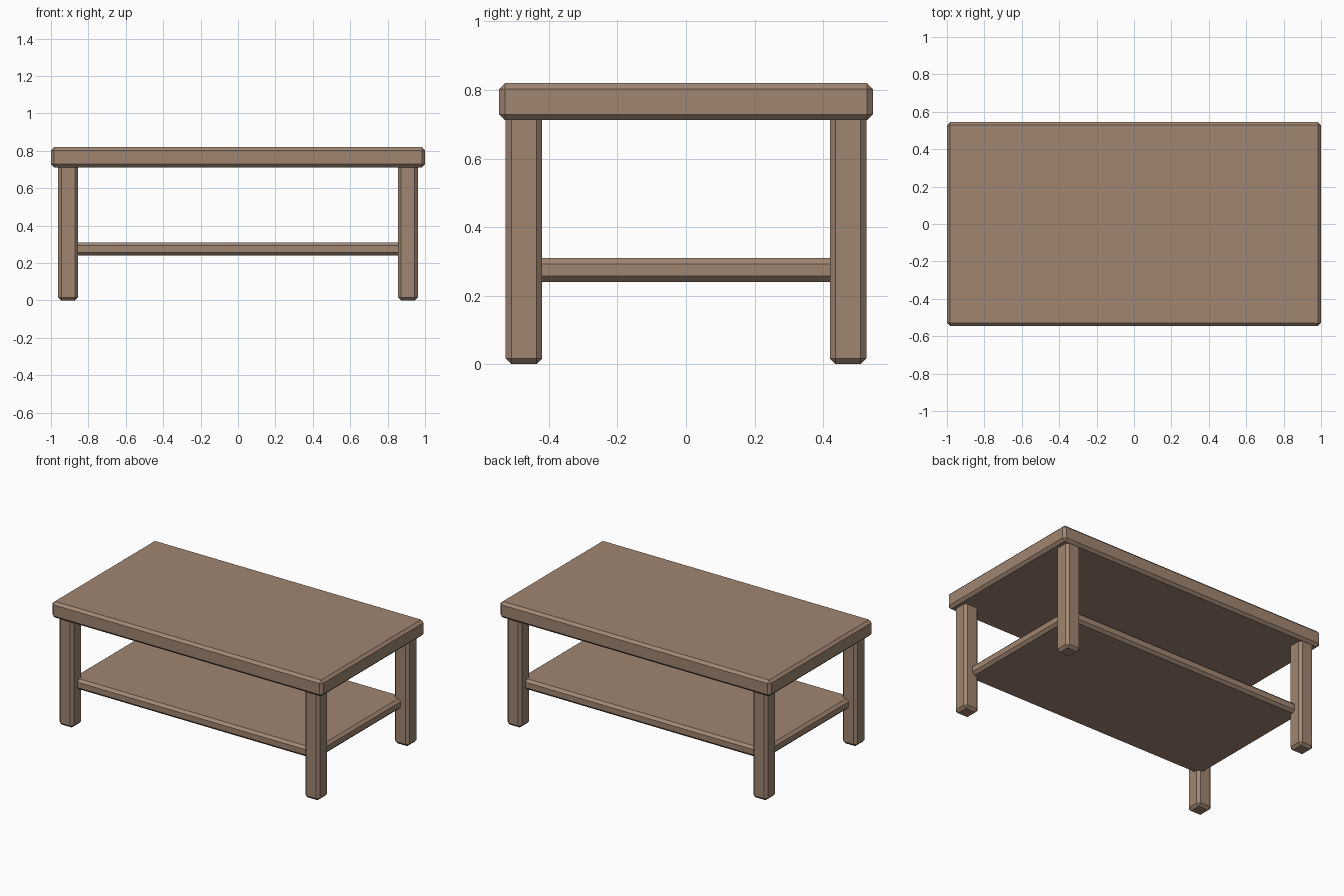
import bpy
import bmesh
from mathutils import Vector

if "Cube" in bpy.data.objects:
    bpy.data.objects.remove(bpy.data.objects["Cube"])

wood = bpy.data.materials.new("wood")
wood.diffuse_color = (0.35, 0.24, 0.17, 1)
wood.use_nodes = True
wood.node_tree.nodes["Principled BSDF"].inputs["Base Color"].default_value = wood.diffuse_color


def chamfered_box(name, lo, hi, chamfer=0.017):
    lo, hi = Vector(lo), Vector(hi)
    size = hi - lo
    mesh = bpy.data.meshes.new(name)
    bm = bmesh.new()
    bmesh.ops.create_cube(bm, size=1)
    bmesh.ops.scale(bm, vec=size, verts=bm.verts)
    bmesh.ops.bevel(bm, geom=bm.edges[:], offset=chamfer, offset_type='OFFSET',
                    segments=1, affect='EDGES', profile=0.5)
    bm.to_mesh(mesh)
    bm.free()
    mesh.materials.append(wood)
    obj = bpy.data.objects.new(name, mesh)
    obj.location = (lo + hi) / 2
    bpy.context.collection.objects.link(obj)
    return obj


# Table top
chamfered_box("table_top", (-1, -0.545, 0.712), (1, 0.545, 0.82))

# Lower shelf, its corners let into the leg centres
chamfered_box("lower_shelf", (-0.908, -0.473, 0.24), (0.908, 0.473, 0.31))

# Four legs, tops let slightly into the table top
LEG_X, LEG_Y, HALF = 0.908, 0.473, 0.0535
for side, sx in (("left", -1), ("right", 1)):
    for end, sy in (("front", -1), ("back", 1)):
        x, y = sx * LEG_X, sy * LEG_Y
        chamfered_box(f"{end}_{side}_leg", (x - HALF, y - HALF, 0),
                      (x + HALF, y + HALF, 0.735))
